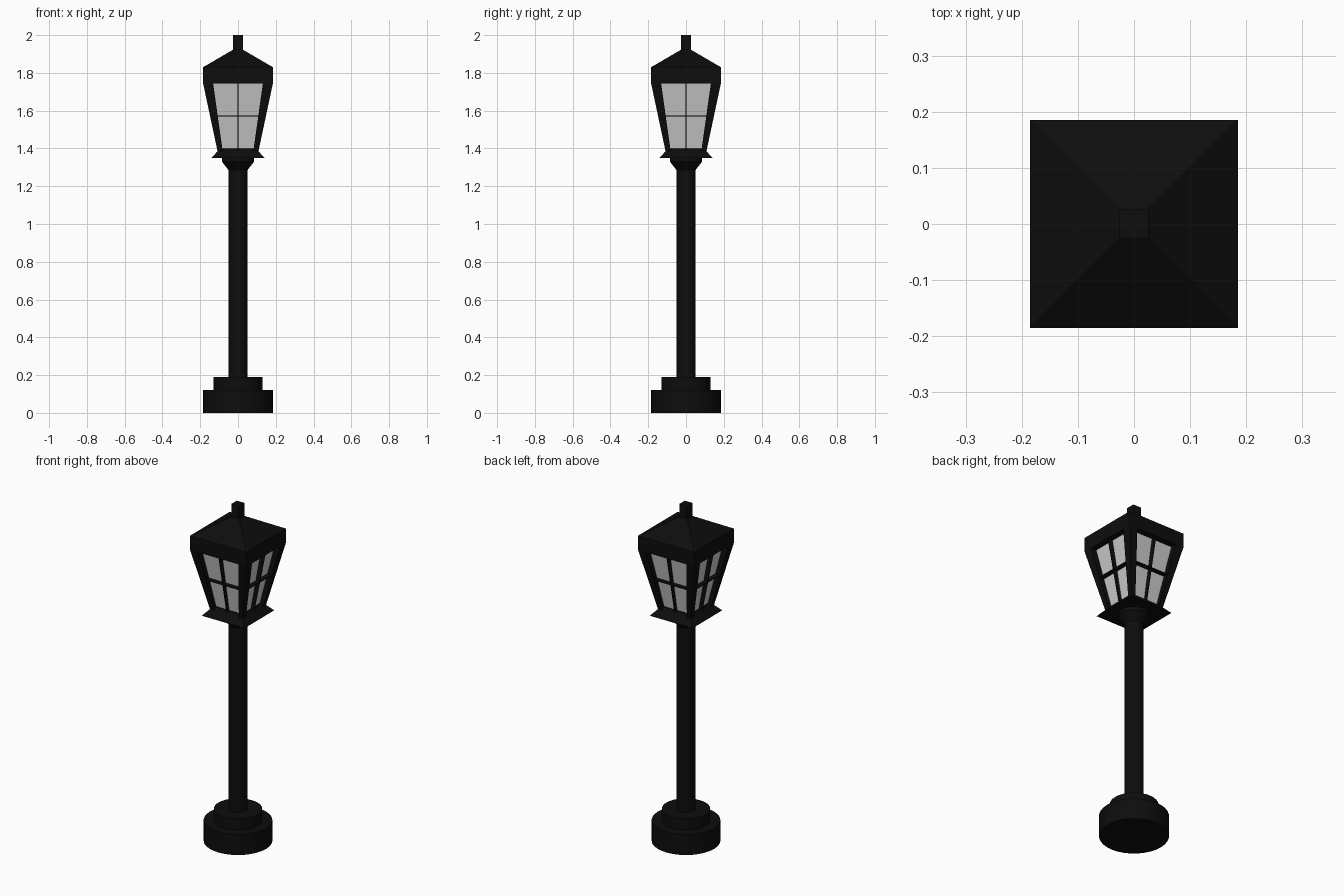
import bpy, bmesh
from math import pi, cos, sin
from mathutils import Matrix

if "Cube" in bpy.data.objects:
    bpy.data.objects.remove(bpy.data.objects["Cube"])

black = bpy.data.materials.new("black_iron")
black.diffuse_color = (0.004, 0.004, 0.004, 1)
black.use_nodes = True
black.node_tree.nodes["Principled BSDF"].inputs["Base Color"].default_value = black.diffuse_color


def make(name, bm, mat=black, smooth=False):
    bmesh.ops.recalc_face_normals(bm, faces=bm.faces)
    me = bpy.data.meshes.new(name)
    bm.to_mesh(me)
    bm.free()
    ob = bpy.data.objects.new(name, me)
    bpy.context.collection.objects.link(ob)
    if mat:
        me.materials.append(mat)
    if smooth:
        bpy.ops.object.select_all(action='DESELECT')
        ob.select_set(True)
        bpy.context.view_layer.objects.active = ob
        bpy.ops.object.shade_smooth_by_angle()
    return ob


def loft(bm, rings, caps=True):
    """Skin a stack of rings that have equal point counts."""
    vs = [[bm.verts.new(p) for p in r] for r in rings]
    n = len(vs[0])
    for a, b in zip(vs, vs[1:]):
        for i in range(n):
            j = (i + 1) % n
            bm.faces.new((a[i], a[j], b[j], b[i]))
    if caps:
        bm.faces.new(vs[0][::-1])
        bm.faces.new(vs[-1])


def rect(x0, x1, y0, y1, z):
    return [(x0, y0, z), (x1, y0, z), (x1, y1, z), (x0, y1, z)]


def square(h, z):
    return rect(-h, h, -h, h, z)


def turned(name, profile, n=32):
    bm = bmesh.new()
    loft(bm, [[(r * cos(2 * pi * i / n), r * sin(2 * pi * i / n), z)
               for i in range(n)] for r, z in profile])
    return make(name, bm, smooth=True)


def squared(name, profile, mat=black, caps=True):
    bm = bmesh.new()
    loft(bm, [square(h, z) for h, z in profile], caps)
    return make(name, bm, mat)


def four_sides(name, build):
    """Repeat a part on all four sides of the lantern."""
    for k in range(4):
        bm = bmesh.new()
        build(bm)
        bmesh.ops.transform(bm, matrix=Matrix.Rotation(k * pi / 2, 4, 'Z'), verts=bm.verts)
        make(f"{name}_{k + 1}", bm)


# round base, pole and collar
turned("base", [(0.185, 0), (0.185, 0.122), (0.13, 0.122), (0.13, 0.19), (0.05, 0.19)])
turned("pole", [(0.05, 0.185), (0.05, 1.31)])
turned("collar", [(0.05, 1.285), (0.085, 1.33), (0.085, 1.352)])

# lantern floor, roof and finial
squared("lantern_floor", [(0.14, 1.35), (0.095, 1.40)])
squared("roof", [(0.185, 1.745), (0.185, 1.83), (0.022, 1.925)])
squared("finial", [(0.026, 1.90), (0.026, 2.0)])

# recessed glass
squared("glass", [(0.085, 1.395), (0.15, 1.746)], mat=None, caps=False)

# tapering corner posts
ZB, ZT = 1.37, 1.746
four_sides("corner_post", lambda bm: loft(bm, [
    rect(-0.105, -0.079, -0.105, -0.079, ZB),
    rect(-0.185, -0.132, -0.185, -0.132, ZT)]))

# thin glazing bars standing out from the glass
T = 0.002
four_sides("upright_bar", lambda bm: loft(bm, [
    rect(-T, T, -0.106, -0.084, 1.39),
    rect(-T, T, -0.180, -0.148, ZT)]))
four_sides("cross_bar", lambda bm: loft(bm, [
    rect(-0.112, 0.112, -0.145, -0.115, 1.57),
    rect(-0.112, 0.112, -0.145, -0.115, 1.575)]))
